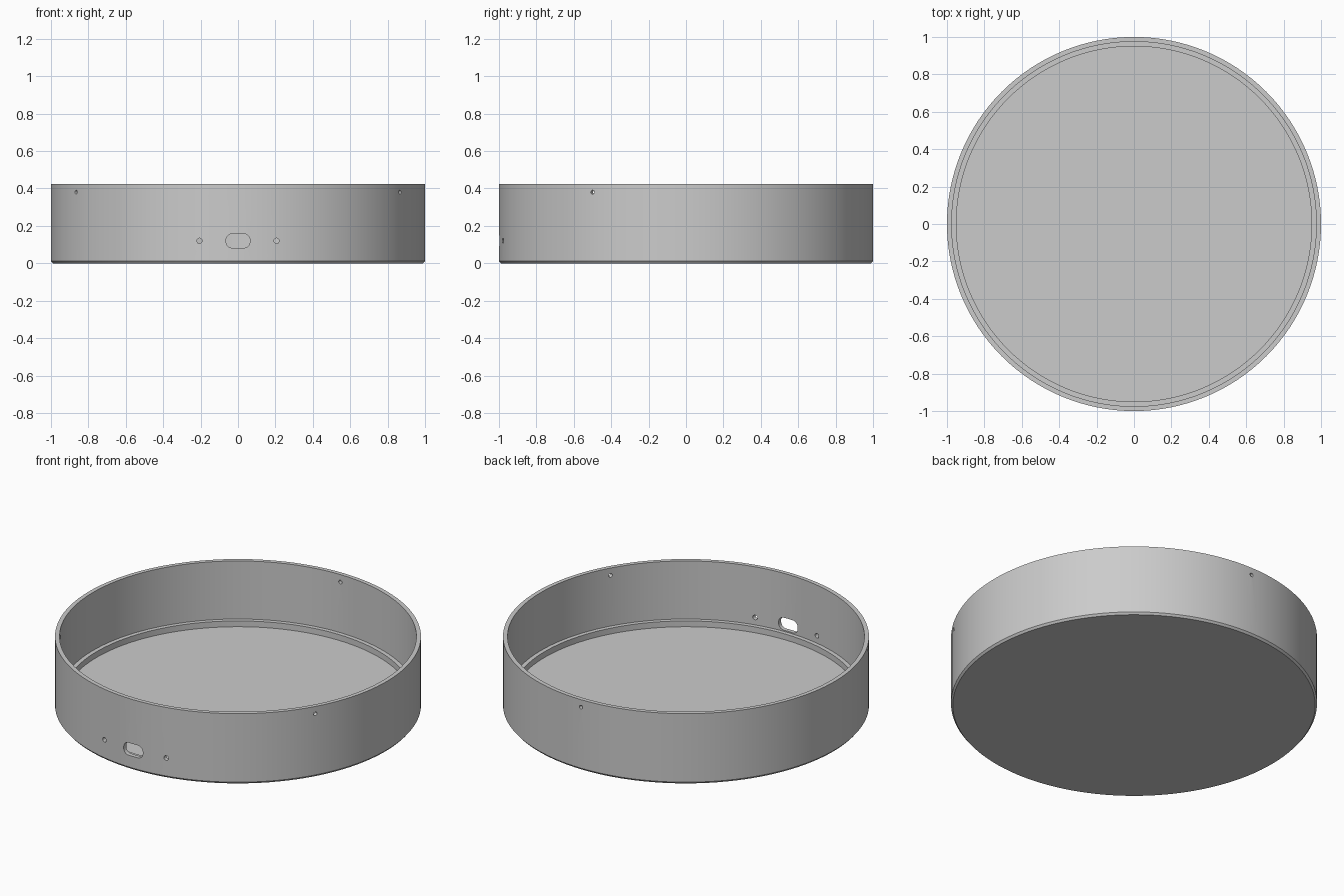
import bpy, bmesh
from math import cos, sin, pi, radians, copysign
from mathutils import Matrix

cube = bpy.data.objects.get("Cube")
if cube:
    bpy.data.objects.remove(cube)

SEGMENTS = 128


def new_object(name, bm):
    bmesh.ops.recalc_face_normals(bm, faces=bm.faces)
    mesh = bpy.data.meshes.new(name)
    bm.to_mesh(mesh)
    bm.free()
    obj = bpy.data.objects.new(name, mesh)
    bpy.context.collection.objects.link(obj)
    return obj


def skin(bm, rings):
    """Bridge closed rings of vertices and cap both ends."""
    for a, b in zip(rings, rings[1:]):
        for i in range(len(a)):
            j = (i + 1) % len(a)
            bm.faces.new((a[i], a[j], b[j], b[i]))
    bm.faces.new(rings[0])
    bm.faces.new(rings[-1])


def lathe(name, profile):
    bm = bmesh.new()
    angles = [2 * pi * i / SEGMENTS for i in range(SEGMENTS)]
    skin(bm, [[bm.verts.new((r * cos(a), r * sin(a), z)) for a in angles]
              for r, z in profile])
    return new_object(name, bm)


def add_hole(bm, x, z, radius, stretch_x=0, stretch_z=0, turn=0, sides=24):
    """Add a prism through the front wall, turned about the z axis."""
    rot = Matrix.Rotation(radians(turn), 3, 'Z')
    outline = []
    for i in range(sides):
        a = 2 * pi * (i + 0.5) / sides
        outline.append((x + radius * cos(a) + copysign(stretch_x, cos(a)),
                        z + radius * sin(a) + copysign(stretch_z, sin(a))))
    skin(bm, [[bm.verts.new(rot @ Matrix.Translation((px, y, pz)).translation)
               for px, pz in outline] for y in (-1.1, -0.9)])


# Round shell: chamfered foot, thin wall, inner ledge and recessed floor
shell = lathe("round_shell", [(0.99, 0), (1, 0.012), (1, 0.425), (0.975, 0.425),
                              (0.975, 0.075), (0.95, 0.075), (0.95, 0.04)])

# Front port slot, its two screw holes and three rim holes
bm = bmesh.new()
add_hole(bm, 0, 0.12, 0.034, stretch_x=0.03, stretch_z=0.004)
for side in (-1, 1):
    add_hole(bm, side * 0.206, 0.12, 0.014)
for turn in (60, 180, 300):
    add_hole(bm, 0, 0.38, 0.011, turn=turn)
cutter = new_object("hole_cutter", bm)
cutter.hide_render = True

cut = shell.modifiers.new("holes", 'BOOLEAN')
cut.operation = 'DIFFERENCE'
cut.solver = 'EXACT'
cut.object = cutter
bpy.ops.object.select_all(action='DESELECT')
shell.select_set(True)
bpy.context.view_layer.objects.active = shell
bpy.ops.object.modifier_apply(modifier=cut.name)
bpy.data.objects.remove(cutter)
bpy.ops.object.shade_smooth_by_angle(angle=radians(30))

# Plain grey finish
grey = bpy.data.materials.new("light_grey")
grey.use_nodes = True
colour = (0.6, 0.6, 0.6, 1)
grey.diffuse_color = colour
grey.node_tree.nodes["Principled BSDF"].inputs["Base Color"].default_value = colour
shell.data.materials.clear()
shell.data.materials.append(grey)
